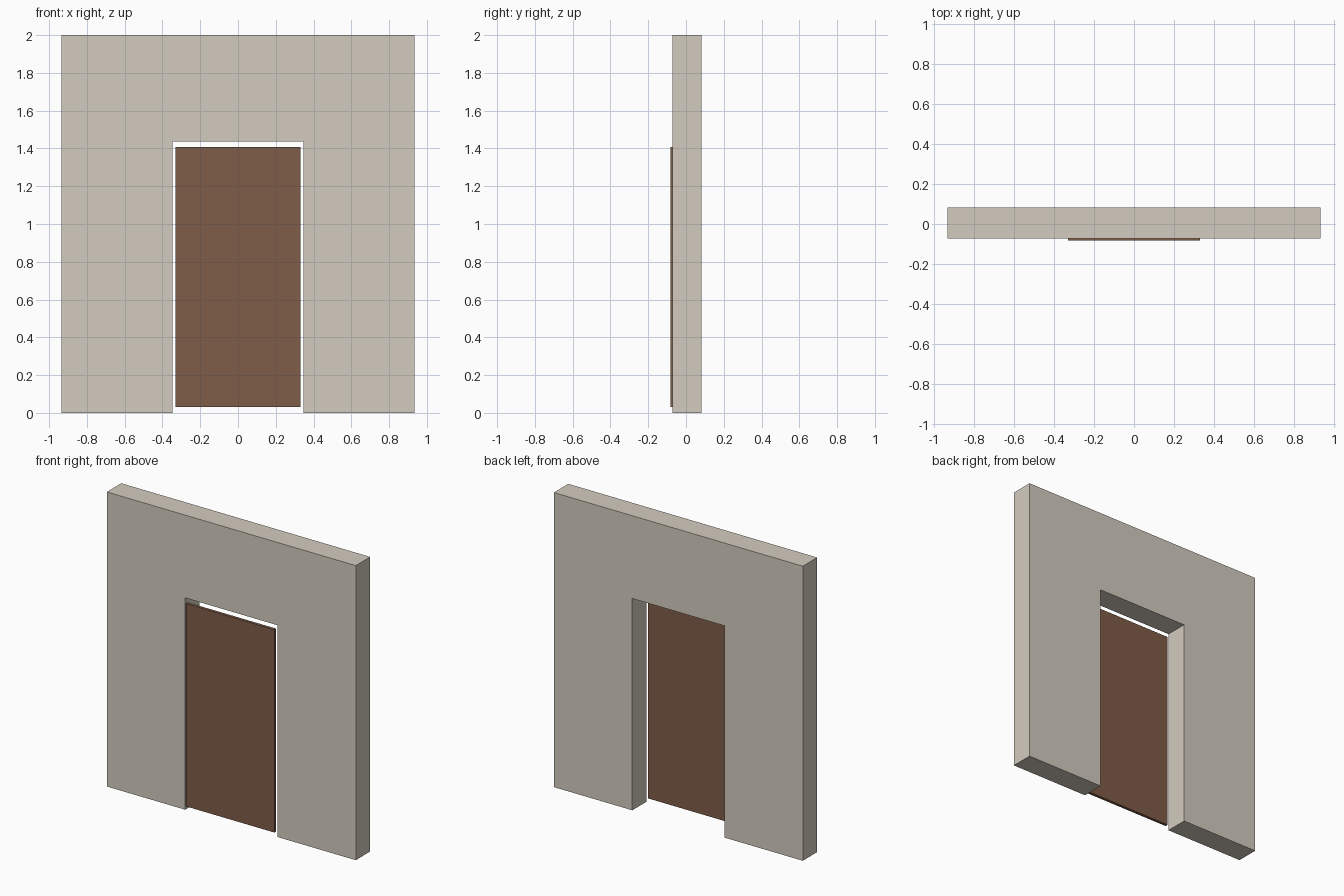
import bpy
import bmesh

if "Cube" in bpy.data.objects:
    bpy.data.objects.remove(bpy.data.objects["Cube"])


def extrude_profile(name, profile, y_front, y_back, color):
    """Extrude an XZ outline from y_front to y_back as a closed solid."""
    bm = bmesh.new()
    face = bm.faces.new([bm.verts.new((x, y_front, z)) for x, z in profile])
    new = bmesh.ops.extrude_face_region(bm, geom=[face])["geom"]
    moved = [g for g in new if isinstance(g, bmesh.types.BMVert)]
    bmesh.ops.translate(bm, verts=moved, vec=(0, y_back - y_front, 0))
    bmesh.ops.recalc_face_normals(bm, faces=bm.faces)
    mesh = bpy.data.meshes.new(name)
    bm.to_mesh(mesh)
    bm.free()
    mat = bpy.data.materials.new(name + "_material")
    mat.diffuse_color = color
    mat.use_nodes = True
    mat.node_tree.nodes["Principled BSDF"].inputs["Base Color"].default_value = mat.diffuse_color
    mesh.materials.append(mat)
    obj = bpy.data.objects.new(name, mesh)
    bpy.context.collection.objects.link(obj)
    return obj


def mirrored(half):
    """Complete a right-hand half outline across x = 0."""
    return half + [(-x, z) for x, z in reversed(half)]


# Wall with doorway, open at the floor
wall = mirrored([(0.346, 1.438), (0.346, 0), (0.935, 0), (0.935, 2)])
extrude_profile("wall", wall, -0.072, 0.0825, (0.65, 0.60, 0.52, 1))

# Thin door panel, slightly proud of the wall front
door = mirrored([(0.331, 0.03), (0.331, 1.407)])
extrude_profile("door", door, -0.0825, -0.0625, (0.21, 0.11, 0.065, 1))
